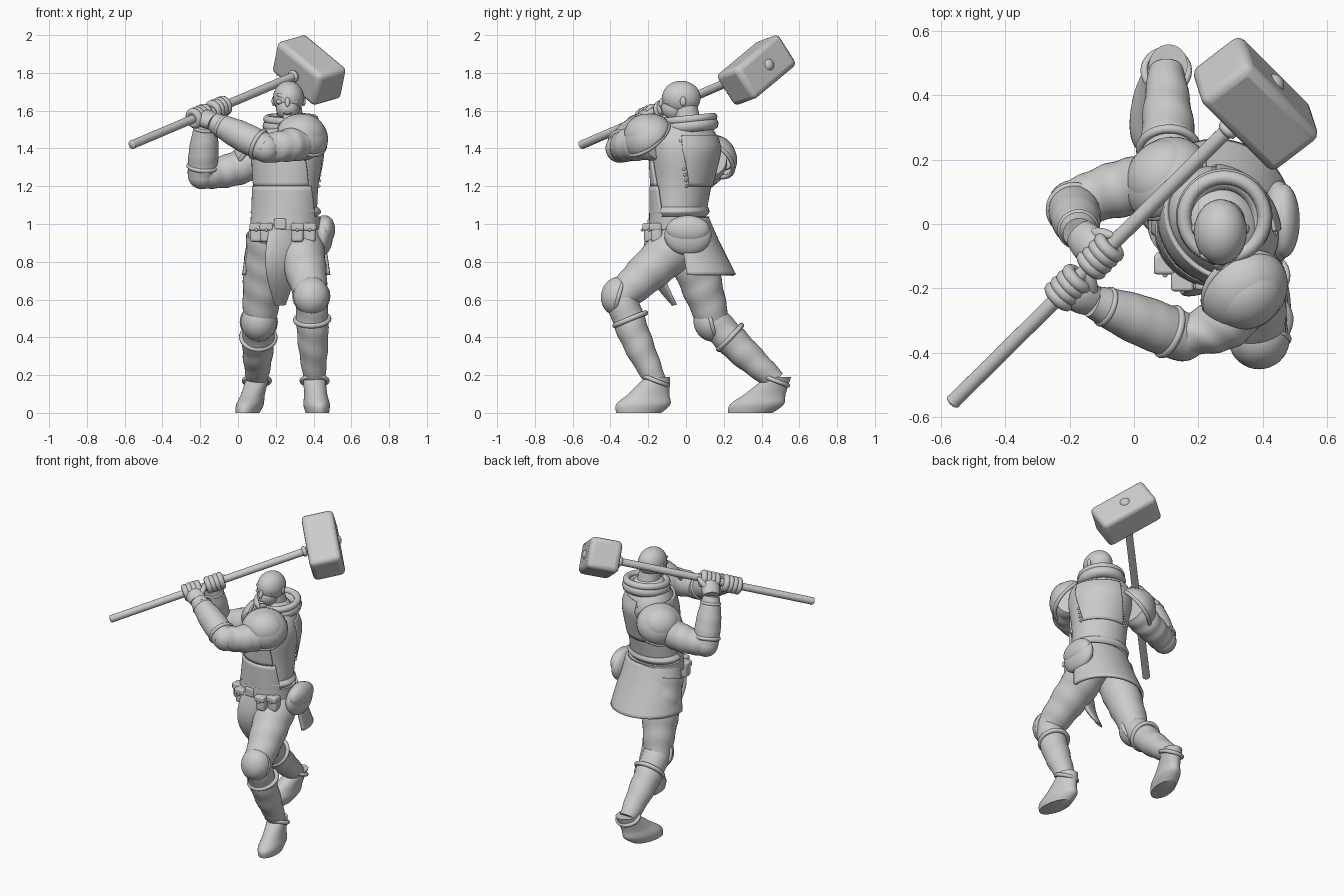
import bpy, bmesh, math
from mathutils import Vector, Matrix

if "Cube" in bpy.data.objects:
    bpy.data.objects.remove(bpy.data.objects["Cube"])

grey = (.6, .6, .6, 1)
stone = bpy.data.materials.new("plain_grey")
stone.use_nodes = True
stone.diffuse_color = grey
stone.node_tree.nodes["Principled BSDF"].inputs["Base Color"].default_value = grey
made = []


def point(x, y, z):
    return Vector((x, y, z))


def finish(name, bm, thickness=0, bevel=0):
    bmesh.ops.recalc_face_normals(bm, faces=bm.faces)
    mesh = bpy.data.meshes.new(name)
    bm.to_mesh(mesh)
    bm.free()
    mesh.materials.append(stone)
    part = bpy.data.objects.new(name, mesh)
    bpy.context.collection.objects.link(part)
    if thickness:
        solid = part.modifiers.new("thickness", 'SOLIDIFY')
        solid.thickness, solid.offset = thickness, 0
    if bevel:
        soft = part.modifiers.new("soft_edges", 'BEVEL')
        soft.width, soft.segments = bevel, 3
    made.append(part)


def loft(name, rings, closed=True, thickness=0):
    bm = bmesh.new()
    loops = [[bm.verts.new(corner) for corner in ring] for ring in rings]
    count = len(loops[0])
    for lower, upper in zip(loops, loops[1:]):
        for j in range(count if closed else count - 1):
            k = (j + 1) % count
            bm.faces.new((lower[j], lower[k], upper[k], upper[j]))
    if closed:
        bm.faces.new(loops[0])
        bm.faces.new(loops[-1])
    finish(name, bm, thickness)


def smooth_rows(rows, steps=6):
    """Catmull-Rom interpolation of equal-length tuples."""
    result = []
    for i in range(len(rows) - 1):
        window = (rows[max(i - 1, 0)], rows[i], rows[i + 1], rows[min(i + 2, len(rows) - 1)])
        for step in range(steps):
            t = step / steps
            result.append([b + t / 2 * (c - a + t * (2*a - 5*b + 4*c - d + t * (3*(b - c) + d - a)))
                           for a, b, c, d in zip(*window)])
    return result + [rows[-1]]


def around(z, width, depth, angle, place):
    """Point on the level ellipse whose centre and turn follow from its height."""
    x, y, turn = place(z)
    offset = point(width * math.cos(angle), depth * math.sin(angle), z)
    return Matrix.Rotation(turn, 3, 'Z') @ offset + point(x, y, 0)


def spine(z):
    lean = min(max((z - 1) / .4, 0), 1)
    return .25 + .02 * lean, .04 * lean - .04, math.radians(-10 - 36 * lean)


def body(name, rows, place=spine, arc=None, grow=0, thickness=0):
    """Stacked ellipses from rows of height, half width and half depth."""
    start, end = map(math.radians, arc or (0, 360))
    count = 40
    rings = [[around(z, width + grow, depth + grow, start + (end - start) * j / count, place)
              for j in range(count + 1 if arc else count)]
             for z, width, depth in smooth_rows(rows)]
    loft(name, rings, not arc, thickness)


def limb(name, start, end, thick, thin, bulge=0, sag=None, fold=0, flat=1, side=None):
    """Tapered, optionally sagging and folded round section between two joints."""
    axis = (end - start).normalized()
    side = side or axis.orthogonal()
    side = (side - axis * side.dot(axis)).normalized()
    across = axis.cross(side)
    rings, count = [], 32
    for i in range(count + 1):
        t = i / count
        hump = math.sin(math.pi * t)
        centre = start.lerp(end, t) + (sag * hump if sag else Vector())
        ring = []
        for j in range(count):
            angle = math.tau * j / count
            crease = 1 + fold * math.sin(t * 24 + 1.5 * math.sin(angle))
            radius = (thick + (thin - thick) * t + bulge * hump) * crease
            ring.append(centre + side * radius * math.cos(angle) + across * radius * flat * math.sin(angle))
        rings.append(ring)
    loft(name, rings)


def aim(location, axis):
    return Matrix.Translation(location) @ axis.to_track_quat('Z', 'Y').to_matrix().to_4x4()


up = point(0, 0, 1)


def ball(name, location, size, axis=up, half=False):
    bm = bmesh.new()
    bmesh.ops.create_uvsphere(bm, u_segments=32, v_segments=20, radius=1)
    if half:
        lower = [vert for vert in bm.verts if vert.co.z < -.01]
        bmesh.ops.delete(bm, geom=lower, context='VERTS')
    bm.transform(aim(location, axis) @ Matrix.Diagonal((*size, 1)))
    finish(name, bm, .01 if half else 0)


def band(name, location, axis, radius, thickness):
    frame = aim(location, axis)
    rings = []
    for i in range(33):
        turn = Matrix.Rotation(math.tau * i / 32, 4, 'Z')
        rings.append([frame @ turn @ point(radius + thickness * math.cos(a), 0, thickness * math.sin(a))
                      for a in (math.tau * j / 10 for j in range(10))])
    loft(name, rings)


def block(name, frame, size, bevel):
    bm = bmesh.new()
    bmesh.ops.create_cube(bm, size=2)
    bm.transform(frame @ Matrix.Diagonal((*size, 1)))
    finish(name, bm, bevel=bevel)


# Hammer, its head set slightly askew on the handle
butt, tip = point(-.56, -.55, 1.42), point(.43, .43, 1.84)
along = (tip - butt).normalized()
length = point(.6, -.6, -.5).normalized()
depth = (along - length * length.dot(along)).normalized()
head_frame = Matrix((length, depth, length.cross(depth))).transposed().to_4x4()
head_frame.translation = point(.377, .373, 1.815)
limb("hammer_handle", butt, tip, .023, .023)
block("hammer_head", head_frame, (.187, .1, .1), .03)
ball("handle_end_knob", tip, (.036, .036, .036), along)
band("handle_collar", butt.lerp(tip, .86), along, .02, .014)
ball("butt_cap", butt, (.024, .024, .012), along)

# Torso, twisted so the left shoulder leads
torso = [(.9, .15, .12), (1, .165, .135), (1.2, .17, .15), (1.38, .195, .165),
         (1.47, .18, .14), (1.54, .12, .1), (1.57, .07, .07)]
body("torso", torso)
body("chest_plate", torso[2:5], arc=(205, 335), grow=.008, thickness=.014)
body("belly_plate", torso[1:3], arc=(200, 340), grow=.012, thickness=.014)
body("back_panel", torso[2:5], arc=(45, 135), grow=.003, thickness=.01)
for i in range(9):
    for angle in (.7, math.pi - .7):
        ball("back_stitch", around(1.2 + i * .03, .18, .156, angle, spine), (.008, .008, .008))

# Collar and neck
nape = point(.28, .02, 1.555)
tilt = point(0, -.1, 1)
band("collar_roll", nape, tilt, .125, .022)
band("collar_base", nape - tilt * .035, tilt, .115, .035)
limb("neck", nape - up * .1, point(.27, -.01, 1.65), .08, .062)

# Head and face
skull = point(.268, -.025, 1.668)
ball("head", skull, (.082, .102, .09))
ball("jaw", skull + point(-.004, -.035, -.055), (.062, .07, .065))
nose = skull + point(-.006, -.104, -.022)
ball("nose", nose, (.013, .013, .028), point(0, -.4, -1))
ball("lower_lip", nose + point(0, .008, -.06), (.022, .016, .008))
ball("beard", nose + point(0, .025, -.085), (.025, .02, .038))
for side in (-1, 1):
    ball("brow", nose + point(side * .03, .022, .032), (.01, .011, .03), point(side, .4, .3))
    ball("cheek", nose + point(side * .04, .035, 0), (.02, .02, .014))
    ball("moustache", nose + point(side * .022, .02, -.036), (.009, .01, .024), point(side, .4, -1))
    ball("ear", skull + point(side * .08, .01, -.018), (.01, .016, .025))

# Arms, shoulder armour and hands
arms = [("left", point(.36, -.15, 1.44), point(.15, -.35, 1.4), point(-.13, -.24, 1.54),
         point(.35, -.5, .62), point(.03, -.05, 0), point(-.04, -.02, .01), .36),
        ("right", point(.11, .12, 1.35), point(-.19, .06, 1.26), point(-.17, -.03, 1.55),
         point(-.5, .45, .6), point(0, .02, -.02), point(0, 0, 0), .46)]
for name, shoulder, elbow, wrist, outward, sag, shift, hold in arms:
    outward.normalize()
    forearm = wrist - elbow
    limb(name + "_upper_arm", shoulder, elbow, .1, .076, sag=sag, fold=.025)
    ball(name + "_elbow", elbow, (.076, .076, .076))
    limb(name + "_forearm", elbow, wrist, .076, .05, bulge=.014, fold=.008)
    band(name + "_elbow_band", elbow.lerp(wrist, .15), forearm, .075, .012)
    band(name + "_cuff", elbow.lerp(wrist, .85), forearm, .055, .01)
    base = shoulder + outward * .01 + sag / 2 + shift
    ball(name + "_shoulder_plate", base, (.138, .13, .115), outward, half=True)
    ball(name + "_shoulder_cap", base + outward * .03, (.115, .105, .095), outward, half=True)
    band(name + "_shoulder_rim", base, outward, .132, .012)
    grip = butt.lerp(tip, hold)
    palm = wrist.lerp(grip, .5)
    limb(name + "_palm", wrist, grip, .05, .048, bulge=.01, side=along, flat=.8)
    ball(name + "_thumb", palm + along * .05 + up * .02, (.019, .019, .05), grip - palm + along * .04)
    for finger in range(4):
        band(name + "_finger", grip + along * (finger - 1.5) * .027, along, .036, .02)

# Belt, pouches and skirt
body("belt", [(.97, .178, .148), (1.04, .178, .15)], grow=.008)
body("waist_roll", [(1.04, .17, .14), (1.065, .19, .155), (1.09, .17, .145)])
buckle = around(1, .18, .155, -math.pi / 2, spine)
block("buckle", Matrix.Translation(buckle), (.032, .012, .028), .008)
for degrees in (-140, -115, -60, -35):
    spot = around(.955, .18, .16, math.radians(degrees), spine)
    block("pouch", Matrix.Translation(spot), (.032, .03, .05), .014)
    block("pouch_flap", Matrix.Translation(spot + point(0, -.008, .03)), (.035, .031, .02), .01)
    ball("pouch_button", spot + point(0, -.04, .013), (.008, .008, .008))
body("back_skirt", [(1.03, .175, .14), (.9, .2, .17), (.73, .225, .22)],
     place=lambda z: (.255, .19 - .21 * z, 0), arc=(-8, 188), thickness=.018)
bag = point(.45, .01, .94)
ball("hip_bag", bag, (.052, .125, .105))
ball("hip_bag_flap", bag + point(.014, 0, .03), (.05, .115, .075))
limb("loincloth", point(.23, -.17, 1), point(.225, -.06, .57), .065, .03, bulge=.04,
     sag=point(0, -.06, 0), flat=.3, side=point(1, .4, 0))

# Legs in a long stride
legs = [("left", point(.32, 0, .93), point(.388, -.345, .615), point(.405, -.16, .17),
         point(.42, -.25, 0), point(0, -.9, .25), .14),
        ("right", point(.17, 0, .93), point(.11, .145, .485), point(.1, .475, .17),
         point(.05, .34, 0), point(0, -.8, -.2), -.21)]
for name, hip, knee, ankle, sole, facing, yaw in legs:
    facing.normalize()
    shin = ankle - knee
    limb(name + "_thigh", hip, knee, .125, .085, bulge=.008, fold=.02)
    ball(name + "_knee", knee, (.085, .085, .085))
    limb(name + "_shin", knee, ankle, .084, .055, bulge=.012, sag=point(0, -.012, 0), fold=.025)
    guard = knee + facing * .012
    ball(name + "_knee_plate", guard, (.09, .1, .088), facing, half=True)
    band(name + "_knee_rim", guard, facing, .09, .011)
    band(name + "_shin_top", knee.lerp(ankle, .27), shin, .088, .014)

    def over_sole(z):
        middle = sole.lerp(ankle, z / ankle.z)
        return middle.x, middle.y, yaw
    body(name + "_boot", [(0, .06, .12), (.045, .068, .145), (.1, .06, .11), (.19, .06, .066)], place=over_sole)
    band(name + "_boot_cuff", ankle, point(0, .35, .9), .068, .012)

# Smooth shading with crisp rims
for part in bpy.context.selected_objects:
    part.select_set(False)
for part in made:
    part.select_set(True)
bpy.context.view_layer.objects.active = made[0]
bpy.ops.object.shade_smooth_by_angle(angle=math.radians(40))
